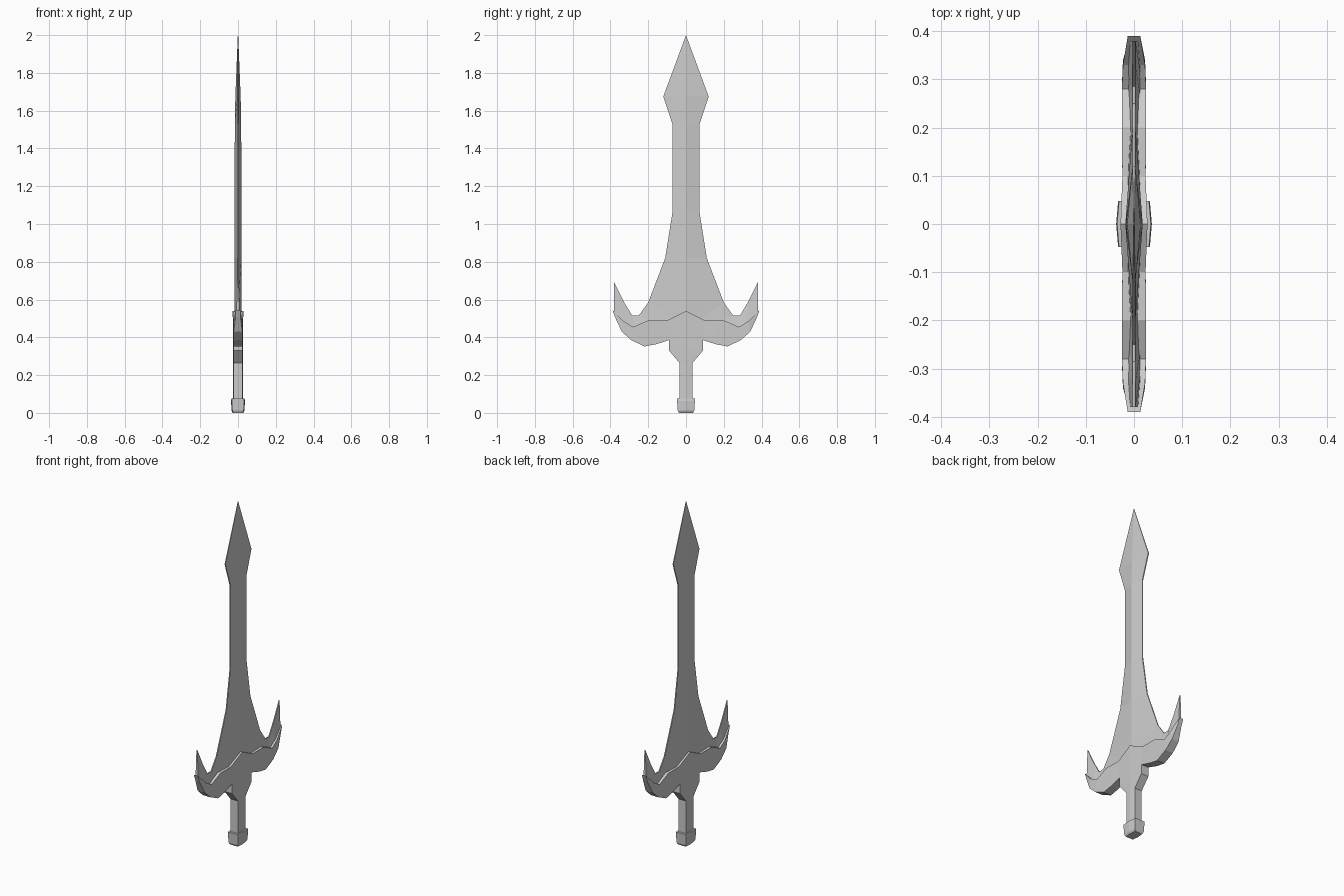
import bpy, bmesh

if "Cube" in bpy.data.objects:
    bpy.data.objects.remove(bpy.data.objects["Cube"])


def plate(name, strips):
    """Half plate: each strip is a list of stations (inner, outer), every point (y, z, half thickness).
    Both faces and the rim are made, then mirrored across y = 0."""
    bm = bmesh.new()
    for strip in strips:
        for (a, b), (c, d) in zip(strip, strip[1:]):
            pts = []
            for p in (a, b, d, c):
                if p not in pts:
                    pts.append(p)
            bm.faces.new([bm.verts.new((x, y, z)) for y, z, x in pts])
    bmesh.ops.remove_doubles(bm, verts=bm.verts, dist=1e-5)
    front = list(bm.faces)
    rim = [e for e in bm.edges if e.is_boundary and max(v.co.y for v in e.verts) > 1e-5]
    back = {v: bm.verts.new((-v.co.x, v.co.y, v.co.z)) for v in list(bm.verts)}
    for f in front:
        bm.faces.new([back[v] for v in reversed(f.verts)])
    for e in rim:
        a, b = e.verts
        bm.faces.new((a, b, back[b], back[a]))
    bmesh.ops.remove_doubles(bm, verts=bm.verts, dist=1e-5)
    bmesh.ops.recalc_face_normals(bm, faces=bm.faces)
    # the half is open at y = 0: make sure the broad side faces outward
    bm.normal_update()
    if max(bm.faces, key=lambda f: f.calc_area() * abs(f.normal.x)).normal.x * \
            max(bm.faces, key=lambda f: f.calc_area() * abs(f.normal.x)).calc_center_median().x < 0:
        bmesh.ops.reverse_faces(bm, faces=bm.faces)
    mesh = bpy.data.meshes.new(name)
    bm.to_mesh(mesh)
    bm.free()
    obj = bpy.data.objects.new(name, mesh)
    bpy.context.collection.objects.link(obj)
    mod = obj.modifiers.new("mirror", 'MIRROR')
    mod.use_axis = (False, True, False)
    mod.merge_threshold = 0.0005
    return obj


# blade with a central ridge, flaring into the upswept horns
E, R = 0.003, 0.018
blade = [((0, z, x), (y, z, E)) for z, x, y in
         [(1.675, 0.014, 0.12), (1.53, 0.017, 0.072), (1.06, R, 0.072),
          (0.82, R, 0.11), (0.585, R, 0.20), (0.45, R, 0.20)]]
blade[-1] = ((0, 0.45, R), (0.20, 0.585, E))
tip = (0, 2.0, 0.001)
blade.insert(0, (tip, tip))
horn = [(0.10, 0.45, 0.25, 0.515), (0.26, 0.43, 0.285, 0.515),
        (0.31, 0.445, 0.33, 0.59), (0.38, 0.52, 0.38, 0.69)]
blade += [((a, b, 0.014 if a < 0.35 else 0.009), (c, d, E)) for a, b, c, d in horn]
plate("blade", [blade])

# grip rising into the guard, then the curved guard arm
grip = [((0, z, 0.027), (y, z, 0.024)) for z, y in
        [(0.04, 0.035), (0.265, 0.035), (0.33, 0.09), (0.385, 0.09)]]
root = ((0.09, 0.385, 0.024), (0.10, 0.49, 0.024))
grip.append(((0, 0.54, 0.028), root[1]))
arm = [root] + [((a, b, x), (c, d, x)) for a, b, c, d, x in
                [(0.16, 0.363, 0.155, 0.49, 0.025), (0.22, 0.352, 0.20, 0.49, 0.025),
                 (0.29, 0.385, 0.28, 0.455, 0.025), (0.34, 0.43, 0.33, 0.485, 0.023),
                 (0.375, 0.505, 0.39, 0.545, 0.013)]]
plate("guard_and_grip", [grip, arm])

# pommel
pommel = [((0, z, x), (y, z, x - 0.004)) for z, x, y in
          [(0.075, 0.035, 0.048), (0.062, 0.037, 0.047), (0.012, 0.034, 0.044), (0.0, 0.028, 0.038)]]
plate("pommel", [pommel])
